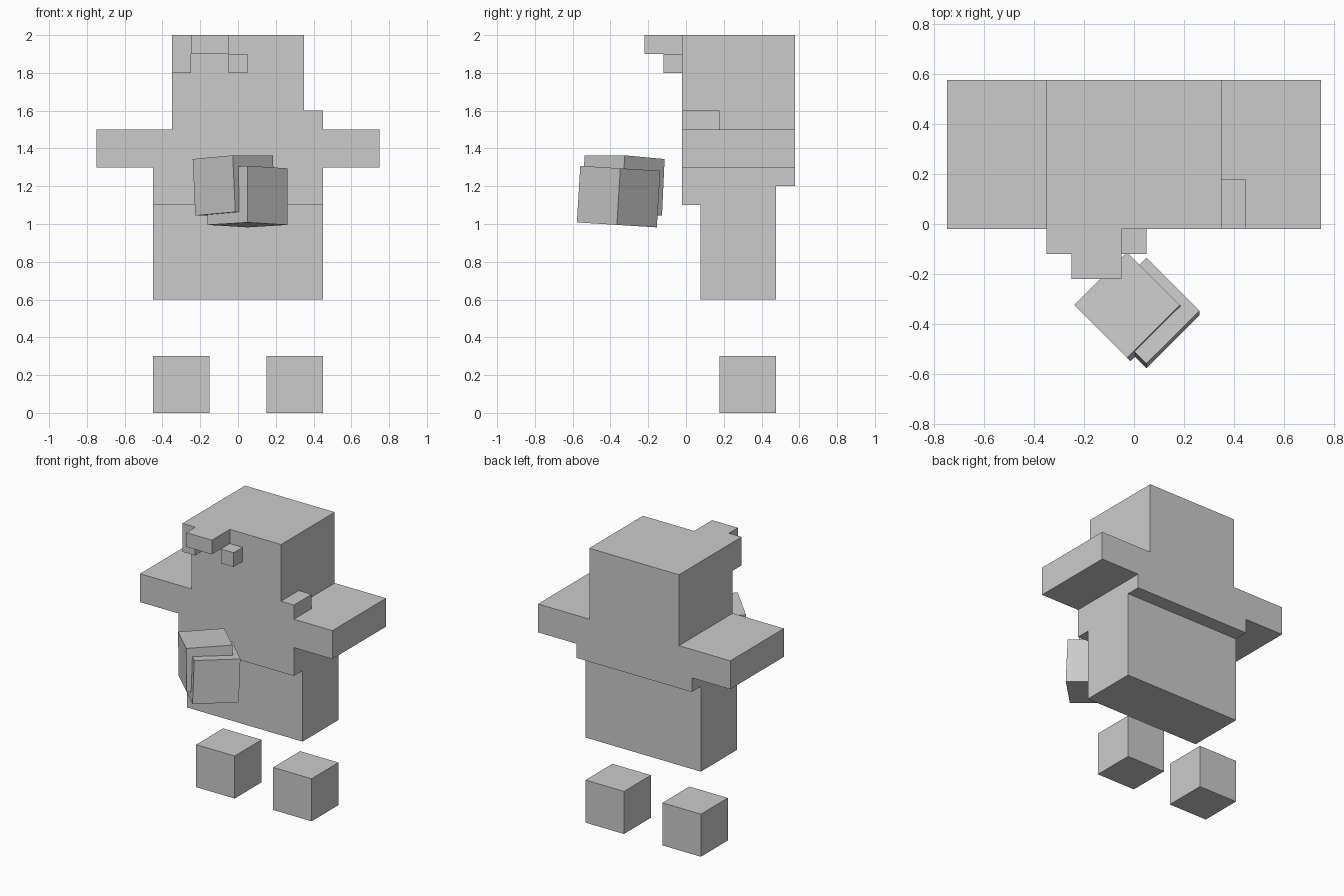
import bpy, bmesh, math
from mathutils import Matrix, Vector

if "Cube" in bpy.data.objects:
    bpy.data.objects.remove(bpy.data.objects["Cube"])

grey = bpy.data.materials.new("light grey")
grey.diffuse_color = (0.6, 0.6, 0.6, 1)
grey.use_nodes = True
grey.node_tree.nodes["Principled BSDF"].inputs["Base Color"].default_value = grey.diffuse_color


def add_object(name, bm):
    bmesh.ops.recalc_face_normals(bm, faces=bm.faces)
    mesh = bpy.data.meshes.new(name)
    bm.to_mesh(mesh)
    bm.free()
    mesh.materials.append(grey)
    ob = bpy.data.objects.new(name, mesh)
    bpy.context.collection.objects.link(ob)
    return ob


def box(name, x, y, z):
    """Box from its (min, max) range on each axis."""
    bm = bmesh.new()
    bmesh.ops.create_cube(bm, size=1)
    for v in bm.verts:
        v.co = Vector(r[0] if c < 0 else r[1] for c, r in zip(v.co, (x, y, z)))
    return add_object(name, bm)


def tilted_cube(name, centre, axis, angle, size=0.3):
    """Cube turned 45 degrees about z, then tipped about a level axis."""
    bm = bmesh.new()
    bmesh.ops.create_cube(bm, size=size)
    turn = Matrix.Rotation(angle, 4, Vector(axis)) @ Matrix.Rotation(math.pi / 4, 4, 'Z')
    bm.transform(Matrix.Translation(centre) @ turn)
    return add_object(name, bm)


FRONT, BACK = -0.02, 0.578

# Torso: side profile (y, z) extruded across, with jacket overhang front and back
profile = [(0.077, 0.6), (0.477, 0.6), (0.477, 1.2), (BACK, 1.2),
           (BACK, 1.5), (FRONT, 1.5), (FRONT, 1.1), (0.077, 1.1)]
bm = bmesh.new()
face = bm.faces.new([bm.verts.new((-0.45, y, z)) for y, z in profile])
out = bmesh.ops.extrude_face_region(bm, geom=[face])
bmesh.ops.translate(bm, vec=(0.9, 0, 0),
                    verts=[g for g in out["geom"] if isinstance(g, bmesh.types.BMVert)])
add_object("torso", bm)

# Head
box("head", (-0.35, 0.35), (FRONT, BACK), (1.5, 2.0))

# Sleeves and feet on both sides
for side, s in (("left", -1), ("right", 1)):
    box(side + "_sleeve", sorted((s * 0.45, s * 0.75)), (FRONT, BACK), (1.3, 1.5))
    box(side + "_foot", sorted((s * 0.15, s * 0.45)), (0.177, 0.477), (0, 0.3))

# Hair fringe, brow tuft and shoulder pad
box("side_fringe", (-0.35, -0.25), (-0.12, FRONT), (1.8, 2.0))
box("front_fringe", (-0.25, -0.05), (-0.22, FRONT), (1.9, 2.0))
box("brow_tuft", (-0.05, 0.05), (-0.12, FRONT), (1.8, 1.9))
box("shoulder_pad", (0.35, 0.45), (FRONT, 0.178), (1.5, 1.6))

# Hands held in front of the chest
tilted_cube("upper_hand", (-0.021, -0.332, 1.204), (1, 1, 0), -0.065)
tilted_cube("lower_hand", (0.05, -0.357, 1.145), (1, 0, 0), -0.062)
